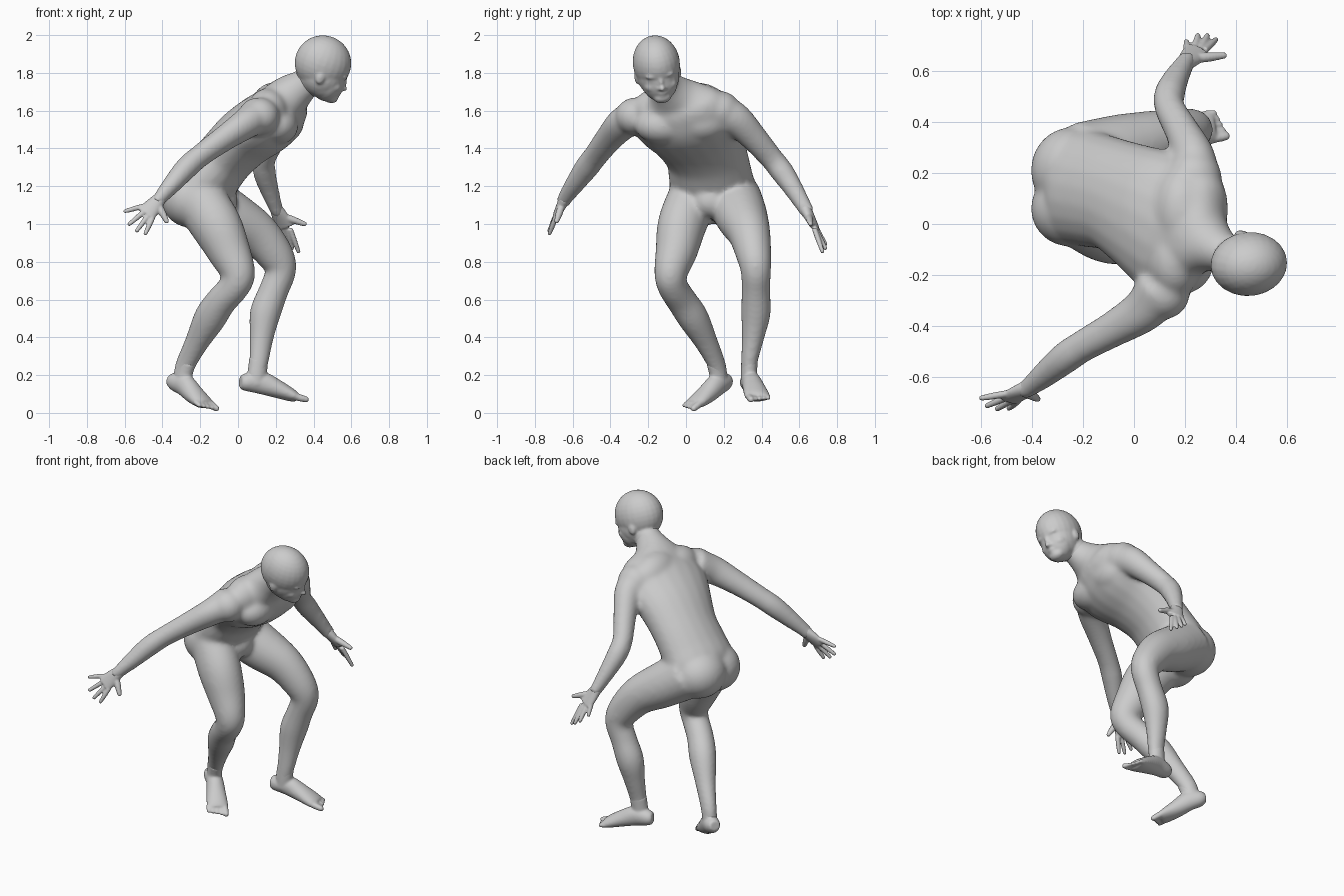
import bpy, bmesh, math
from mathutils import Vector, Matrix

bm = bmesh.new()
N = 20


def spline(rows, steps=5):
    """Catmull-Rom through rows of x, y, z, half width, half depth."""
    r = [Vector(p) for p in rows]
    r = [2 * r[0] - r[1]] + r + [2 * r[-1] - r[-2]]
    out = []
    for i in range(1, len(r) - 2):
        a, b, c, d = r[i - 1:i + 3]
        for k in range(steps):
            t = k / steps
            out.append(0.5 * (2 * b + (c - a) * t + (2 * a - 5 * b + 4 * c - d) * t * t
                              + (3 * b - a - 3 * c + d) * t ** 3))
    return out + [r[-2]]


def loft(rows, side):
    """Closed tube of elliptical sections, width measured along side."""
    pts = spline(rows)
    rings = []
    for i, p in enumerate(pts):
        lo, hi = pts[max(i - 1, 0)], pts[min(i + 1, len(pts) - 1)]
        t = Vector((hi - lo)[:3]).normalized()
        s = Vector(side)
        s = (s - t * s.dot(t)).normalized()
        d = t.cross(s)
        c = Vector(p[:3])
        rings.append([bm.verts.new(c + s * p[3] * math.cos(2 * math.pi * k / N)
                                   + d * p[4] * math.sin(2 * math.pi * k / N)) for k in range(N)])
    for a, b in zip(rings, rings[1:]):
        for k in range(N):
            j = (k + 1) % N
            bm.faces.new((a[k], a[j], b[j], b[k]))
    bm.faces.new(rings[0][::-1])
    bm.faces.new(rings[-1])


def blob(center, radii, axes=Matrix.Identity(3)):
    m = Matrix.Translation(center) @ axes.to_4x4() @ Matrix.Diagonal((*radii, 1))
    bmesh.ops.create_uvsphere(bm, u_segments=24, v_segments=16, radius=1, matrix=m)


def digit(a, b, r0, r1):
    a, b = Vector(a), Vector(b)
    loft([(*a, r0, r0), (*a.lerp(b, 0.5), r0, r0), (*b, r1, r1)], (0.3, 0.5, 0.81))
    blob(b, (r1,) * 3)


def finish(name, voxel, rounds):
    """Fuse everything built so far into one smooth skin."""
    bmesh.ops.recalc_face_normals(bm, faces=bm.faces)
    mesh = bpy.data.meshes.new(name)
    bm.to_mesh(mesh)
    bm.clear()
    ob = bpy.data.objects.new(name, mesh)
    bpy.context.collection.objects.link(ob)
    fuse = ob.modifiers.new("fuse", 'REMESH')
    fuse.mode = 'VOXEL'
    fuse.voxel_size = voxel
    fuse.use_smooth_shade = True
    soften = ob.modifiers.new("soften", 'SMOOTH')
    soften.factor = .5
    soften.iterations = rounds


# torso and neck
loft([(-.27, .14, 1.08, .15, .10), (-.215, .145, 1.16, .225, .16), (-.145, .13, 1.255, .225, .16),
      (-.065, .11, 1.355, .222, .155), (.04, .06, 1.46, .25, .163), (.155, .0, 1.54, .285, .168),
      (.215, -.03, 1.605, .26, .15), (.255, -.06, 1.66, .19, .122), (.30, -.085, 1.70, .115, .105),
      (.36, -.115, 1.745, .077, .083), (.43, -.14, 1.80, .075, .08)], (.2, .97, .04))
# shoulder slopes, shoulders, chest, buttocks, groin
for c, r in [((.19, .05, 1.62), (.12, .18, .13)), ((.16, -.14, 1.60), (.11, .15, .12)),
             ((.235, .18, 1.60), (.11, .11, .105)), ((.115, -.27, 1.57), (.105, .105, .10)),
             ((.21, -.12, 1.52), (.11, .15, .10)), ((.24, .08, 1.54), (.11, .15, .11)),
             ((-.25, .06, 1.13), (.155, .15, .15)), ((-.245, .21, 1.14), (.16, .17, .15)),
             ((-.09, .13, 1.12), (.09, .10, .09))]:
    blob(c, r)

# legs
loft([(-.22, .04, 1.15, .13, .14), (-.12, -.02, 1.0, .128, .138), (-.05, -.05, .86, .112, .117),
      (0, -.08, .74, .088, .093), (-.02, -.07, .67, .08, .083), (-.09, -.02, .59, .08, .083),
      (-.15, .04, .50, .08, .087), (-.22, .11, .37, .06, .065), (-.28, .165, .25, .046, .055),
      (-.30, .18, .165, .044, .05)], (.4, .9, 0))
loft([(-.20, .25, 1.14, .15, .15), (-.04, .295, 1.04, .138, .138), (.10, .335, .95, .113, .117),
      (.20, .36, .83, .093, .098), (.225, .37, .75, .081, .083), (.19, .37, .65, .076, .079),
      (.145, .37, .53, .079, .083), (.125, .355, .40, .06, .065), (.11, .335, .27, .045, .053),
      (.09, .33, .17, .044, .05)], (-.17, .98, 0))

# arms
loft([(.11, -.25, 1.58, .10, .10), (.04, -.335, 1.53, .082, .09), (-.07, -.405, 1.455, .068, .075),
      (-.195, -.475, 1.365, .06, .066), (-.27, -.525, 1.30, .061, .065), (-.35, -.59, 1.21, .051, .053),
      (-.41, -.638, 1.14, .038, .042), (-.433, -.653, 1.11, .036, .04)], (0, .5, .8))
loft([(.24, .16, 1.60, .10, .10), (.235, .26, 1.555, .084, .09), (.19, .36, 1.455, .068, .073),
      (.14, .455, 1.345, .06, .063), (.14, .51, 1.275, .061, .063), (.165, .57, 1.185, .051, .053),
      (.20, .63, 1.085, .038, .042), (.213, .648, 1.055, .036, .04)], (1, 0, 0))
finish("body", .011, 20)

# feet: ankle, heel to ball, and toes fanned from the big toe outward
feet = [([(-.267, .153, .275, .043, .051), (-.287, .17, .21, .043, .052), (-.295, .175, .15, .044, .052)],
         [(-.365, .22, .174, .033, .03), (-.335, .203, .166, .047, .05), (-.285, .165, .15, .05, .06),
          (-.235, .11, .10, .058, .05), (-.19, .058, .06, .064, .035), (-.172, .037, .045, .058, .024)],
         Vector((-.70, -.71, 0)), Vector((.61, -.61, -.5))),
        ([(.110, .337, .29, .044, .051), (.102, .333, .21, .043, .052), (.095, .333, .15, .044, .052)],
         [(.013, .322, .165, .033, .033), (.04, .33, .163, .047, .047), (.12, .345, .16, .051, .06),
          (.20, .36, .13, .06, .05), (.28, .375, .095, .068, .035), (.312, .38, .082, .062, .024)],
         Vector((-.17, .98, 0)), Vector((.95, .17, -.25)))]
for ankle, rows, out, fwd in feet:
    loft(ankle, out)
    loft(rows, out)
    base = Vector(rows[-1][:3])
    for i in range(5):
        a = base + out * (-.044 + .025 * i) - fwd * (.012 + .004 * i)
        digit(a, a + fwd * (.056 - .004 * i), .019 if i == 0 else .0135, .017 if i == 0 else .012)
finish("feet", .006, 12)

# hands: wrist, knuckle centre, index-to-little direction, fingertips, thumb tip
hands = [((-.408, -.638, 1.14), (-.49, -.685, 1.05), (-.62, .30, .72),
          [(-.49, -.722, .95), (-.535, -.724, .965), (-.575, -.712, 1.0), (-.597, -.682, 1.068)],
          (-.378, -.685, 1.015)),
         ((.20, .63, 1.085), (.25, .68, .985), (-.76, -.15, .55),
          [(.32, .722, .855), (.287, .738, .872), (.25, .738, .895), (.205, .715, .935)],
          (.352, .66, 1.0))]
for wrist, knuckle, across, tips, thumb in hands:
    w, k, s = Vector(wrist), Vector(knuckle), Vector(across).normalized()
    loft([(*w, .034, .033), (*w.lerp(k, .5), .046, .026), (*k, .053, .019)], s)
    for i, tip in enumerate(tips):
        digit(k + s * (-.042 + .028 * i) + (w - k) * .15, tip, .0138, .011)
    digit(w.lerp(k, .3) - s * .02, thumb, .019, .013)
finish("hands", .0055, 5)

# head, in its own frame of forward, left and up
fwd = Vector((.93, .13, -.33)).normalized()
left = Vector((.33, -.12, .93)).cross(fwd).normalized()
head = Matrix((fwd, left, fwd.cross(left))).transposed()
mid = Vector((.45, -.157, 1.852))
face = [((0, 0, 0), (.151, .125, .147)),            # cranium
        ((.02, 0, -.06), (.125, .112, .12)),        # temples
        ((.062, 0, -.085), (.084, .095, .105)),     # face
        ((.035, 0, -.105), (.09, .094, .078)),      # jaw
        ((.10, 0, -.155), (.042, .05, .034)),       # chin
        ((.137, 0, -.065), (.02, .015, .038)),      # nose bridge
        ((.149, 0, -.09), (.022, .017, .016)),      # nose tip
        ((.127, 0, -.122), (.022, .03, .010)),      # upper lip
        ((.123, 0, -.137), (.021, .026, .010))]     # lower lip
for y in (-1, 1):
    face += [((.115, .04 * y, -.025), (.030, .038, .016)),   # brow
             ((.114, .04 * y, -.05), (.022, .022, .014)),    # eye
             ((.09, .05 * y, -.09), (.042, .038, .032)),     # cheek
             ((.137, .017 * y, -.094), (.016, .011, .01)),   # nostril
             ((0, .112 * y, -.065), (.024, .014, .036))]     # ear
for c, r in face:
    blob(mid + head @ Vector(c), r, head)
loft([(.34, -.10, 1.73, .075, .08), (.40, -.13, 1.775, .075, .08), (.45, -.15, 1.83, .08, .08)],
     (.2, .97, .04))
finish("head", .007, 8)
